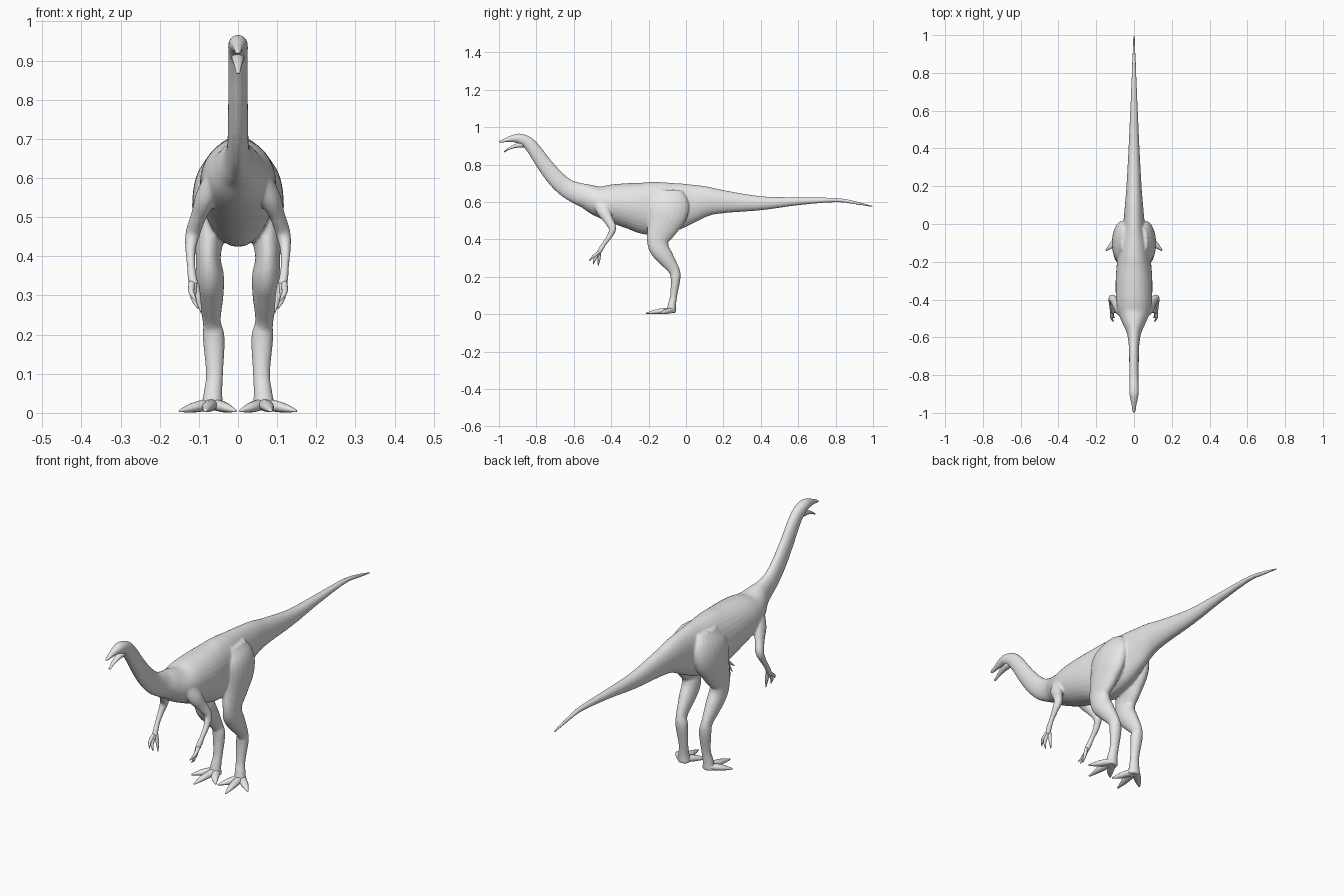
import bpy
import bmesh
from mathutils import Vector

cube = bpy.data.objects.get("Cube")
if cube:
    bpy.data.objects.remove(cube, do_unlink=True)

skin = bpy.data.materials.new("pale grey skin")
skin.use_nodes = True
skin_colour = (0.8, 0.8, 0.8, 1)
skin.diffuse_color = skin_colour
skin.node_tree.nodes["Principled BSDF"].inputs["Base Color"].default_value = skin_colour


def smooth_path(points, steps):
    """Catmull-Rom interpolation of control points (x, y, z, side radius, up radius)."""
    pts = [Vector(p) for p in points]
    pts = [2 * pts[0] - pts[1]] + pts + [2 * pts[-1] - pts[-2]]
    out = []
    for a, b, c, d in zip(pts, pts[1:], pts[2:], pts[3:]):
        for i in range(steps):
            t = i / steps
            out.append(0.5 * (2 * b + (c - a) * t + (2 * a - 5 * b + 4 * c - d) * t ** 2
                              + (3 * b - a - 3 * c + d) * t ** 3))
    return out + [pts[-2]]


def loft(bm, points, sides=20, steps=6, mirror=1, side_axis=(1, 0, 0)):
    """Sweep an ellipse along a smoothed path and close both ends."""
    import math
    path = smooth_path(points, steps)
    centres = [Vector(p[:3]) for p in path]
    rings = []
    for i, p in enumerate(path):
        tangent = (centres[min(i + 1, len(path) - 1)] - centres[max(i - 1, 0)]).normalized()
        side = Vector(side_axis)
        side = (side - tangent * side.dot(tangent)).normalized()
        up = side.cross(tangent)
        ring = []
        for k in range(sides):
            angle = math.tau * k / sides
            co = (centres[i] + side * math.cos(angle) * max(p[3], 0.001)
                  + up * math.sin(angle) * max(p[4], 0.001))
            co.x *= mirror
            ring.append(bm.verts.new(co))
        rings.append(ring)
    faces = [bm.faces.new(rings[0]), bm.faces.new(rings[-1])]
    for r, s in zip(rings, rings[1:]):
        for k in range(sides):
            n = (k + 1) % sides
            faces.append(bm.faces.new((r[k], r[n], s[n], s[k])))
    bmesh.ops.recalc_face_normals(bm, faces=faces)


def make_object(name, bm):
    mesh = bpy.data.meshes.new(name)
    bm.to_mesh(mesh)
    bm.free()
    mesh.materials.append(skin)
    mesh.shade_smooth()
    obj = bpy.data.objects.new(name, mesh)
    bpy.context.collection.objects.link(obj)
    return obj


def spine(rows):
    """Rows of (y, top, bottom, half width) become centred sections."""
    return [(0, y, (top + low) / 2, w, (top - low) / 2) for y, top, low, w in rows]


# Tail and torso, from the tail tip forward
tail = spine([
    (1.0, .58, .572, .004), (.9, .606, .588, .008), (.8, .622, .599, .012),
    (.6, .625, .583, .02), (.4, .631, .556, .029), (.2, .663, .54, .04),
    (.1, .686, .52, .048)])
torso = spine([
    (0, .7, .475, .058), (-.1, .706, .435, .078), (-.2, .707, .425, .09),
    (-.3, .703, .458, .097), (-.4, .696, .492, .095), (-.47, .687, .525, .083)])

# Neck and head, curving up and over to the beak
neck = [
    (0, -.53, .63, .058, .066), (0, -.58, .647, .037, .058), (0, -.64, .676, .028, .05),
    (0, -.7, .73, .026, .046), (0, -.76, .805, .025, .041), (0, -.805, .87, .025, .037),
    (0, -.845, .917, .025, .033), (0, -.89, .939, .025, .027), (0, -.925, .939, .02, .02),
    (0, -.96, .932, .013, .012), (0, -.99, .923, .009, .007), (0, -1.0, .92, .005, .004)]

# Limbs on the +x side
leg = [
    (.045, -.09, .66, .025, .07), (.06, -.09, .6, .046, .105), (.067, -.1, .54, .05, .108),
    (.072, -.125, .47, .042, .085), (.076, -.15, .4, .032, .06), (.072, -.142, .35, .036, .053),
    (.07, -.108, .3, .033, .044), (.067, -.064, .235, .023, .03), (.062, -.056, .19, .028, .026),
    (.06, -.066, .1, .022, .019), (.064, -.075, .05, .024, .022), (.066, -.08, .008, .03, .026)]
arm = [
    (.06, -.46, .6, .025, .04), (.082, -.44, .55, .027, .036), (.1, -.415, .505, .02, .026),
    (.115, -.393, .46, .019, .02), (.121, -.407, .42, .014, .015),
    (.12, -.435, .38, .011, .012), (.117, -.456, .347, .012, .013), (.113, -.468, .325, .013, .011)]

bm = bmesh.new()
loft(bm, tail + torso + neck, sides=32)
for m in (1, -1):
    loft(bm, leg, mirror=m)
    loft(bm, arm, mirror=m)
body = make_object("body", bm)

# Fuse the overlapping volumes into one soft skin
fuse = body.modifiers.new("fuse", 'REMESH')
fuse.mode = 'VOXEL'
fuse.voxel_size = 0.0045
fuse.use_smooth_shade = True
soften = body.modifiers.new("soften", 'SMOOTH')
soften.factor = 0.5
soften.iterations = 6

# Lower jaw of the open beak
bm = bmesh.new()
loft(bm, [(0, -.87, .908, .017, .016), (0, -.91, .9, .014, .011),
          (0, -.945, .886, .009, .006), (0, -.973, .868, .005, .003)], sides=14)
make_object("lower_jaw", bm)


def digit(bm, start, middle, tip, radius, mirror, flat=1.0, side_axis=(1, 0, 0)):
    """A tapering finger or toe ending in a claw."""
    sizes = (radius, radius * 0.85, radius * 0.2)
    pts = [(*p, r, r * flat) for p, r in zip((start, middle, tip), sizes)]
    loft(bm, pts, sides=12, mirror=mirror, side_axis=side_axis)


fingers = [
    ((.118, -.466, .332), (.119, -.496, .308), (.107, -.518, .286)),
    ((.113, -.466, .33), (.114, -.487, .295), (.102, -.497, .266)),
    ((.108, -.462, .33), (.102, -.465, .295), (.094, -.47, .256))]
toes = [
    ((.066, -.075, .022), (.076, -.15, .015), (.084, -.213, .005)),
    ((.07, -.072, .022), (.112, -.108, .014), (.149, -.14, .005)),
    ((.062, -.075, .022), (.034, -.125, .014), (.006, -.16, .005))]

# Hands and feet on both sides
for side_name, m in (("left", 1), ("right", -1)):
    bm = bmesh.new()
    for f in fingers:
        digit(bm, *f, .0085, m)
    make_object(side_name + "_hand", bm)
    bm = bmesh.new()
    for start, middle, tip in toes:
        ahead = Vector(tip) - Vector(start)
        digit(bm, start, middle, tip, .019, m, .8, (-ahead.y, ahead.x, 0))
    make_object(side_name + "_foot", bm)
